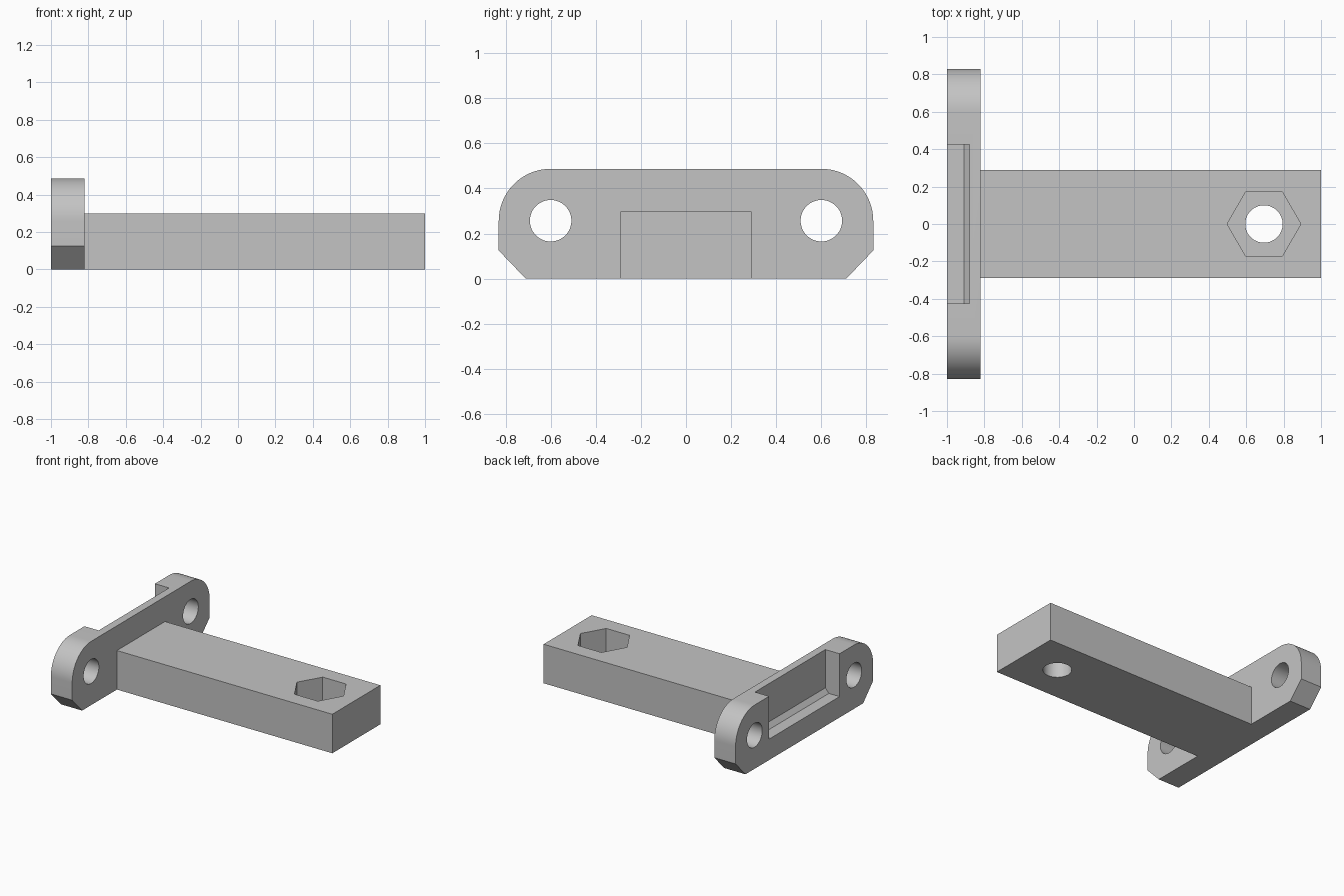
import bpy, bmesh, math
from mathutils import Matrix, Vector

cube = bpy.data.objects.get("Cube")
if cube:
    bpy.data.objects.remove(cube, do_unlink=True)

grey = bpy.data.materials.new("plain grey")
grey.use_nodes = True
colour = (0.55, 0.55, 0.55, 1)
grey.diffuse_color = colour
grey.node_tree.nodes["Principled BSDF"].inputs["Base Color"].default_value = colour


def prism(name, points, depth):
    """Extrude a closed outline of 3D points along a vector."""
    bm = bmesh.new()
    face = bm.faces.new([bm.verts.new(p) for p in points])
    new = bmesh.ops.extrude_face_region(bm, geom=[face])["geom"]
    verts = [v for v in new if isinstance(v, bmesh.types.BMVert)]
    bmesh.ops.translate(bm, verts=verts, vec=Vector(depth))
    bmesh.ops.recalc_face_normals(bm, faces=bm.faces)
    mesh = bpy.data.meshes.new(name)
    bm.to_mesh(mesh)
    bm.free()
    mesh.materials.append(grey)
    obj = bpy.data.objects.new(name, mesh)
    bpy.context.collection.objects.link(obj)
    return obj


def ring(sides, radius, centre=(0, 0), start=0, sweep=math.tau, closed=True):
    steps = sides if closed else sides - 1
    return [(centre[0] + radius * math.cos(start + sweep * i / steps),
             centre[1] + radius * math.sin(start + sweep * i / steps))
            for i in range(sides)]


def combine(target, other, operation):
    mod = target.modifiers.new(other.name, "BOOLEAN")
    mod.operation = operation
    mod.solver = "EXACT"
    mod.object = other
    bpy.context.view_layer.objects.active = target
    bpy.ops.object.modifier_apply(modifier=mod.name)
    bpy.data.objects.remove(other, do_unlink=True)


# Mounting plate: rounded top corners, chamfered lower corners
half = [(0.71, 0), (0.83, 0.125)]
half += ring(20, 0.23, (0.6, 0.257), 0, math.pi / 2, False)
outline = half + [(-y, z) for y, z in reversed(half)]
bracket = prism("mounting_bracket", [(-1, y, z) for y, z in outline], (0.18, 0, 0))

# Arm joined to the plate
arm = prism("arm", [(-0.85, y, z) for y, z in
                    ((-0.29, 0), (0.29, 0), (0.29, 0.298), (-0.29, 0.298))], (1.85, 0, 0))
combine(bracket, arm, "UNION")

# Open-topped recess in the back of the plate, with a sloped inner corner
recess = [(-1.1, 0.16), (-0.91, 0.16), (-0.88, 0.195), (-0.88, 0.6), (-1.1, 0.6)]
combine(bracket, prism("recess", [(x, -0.425, z) for x, z in recess], (0, 0.85, 0)),
        "DIFFERENCE")

# Bolt holes through the plate
for side in (-1, 1):
    hole = ring(48, 0.092, (side * 0.6, 0.257))
    combine(bracket, prism("plate_hole", [(-1.1, y, z) for y, z in hole], (0.4, 0, 0)),
            "DIFFERENCE")

# Hexagonal nut pocket and round bolt hole in the arm
bolt = ring(48, 0.1, (0.695, 0))
nut = ring(6, 0.197, (0.695, 0))
combine(bracket, prism("bolt_hole", [(x, y, -0.1) for x, y in bolt], (0, 0, 0.6)),
        "DIFFERENCE")
combine(bracket, prism("nut_pocket", [(x, y, 0.12) for x, y in nut], (0, 0, 0.4)),
        "DIFFERENCE")

# Smooth the rounded surfaces only
bpy.ops.object.select_all(action="DESELECT")
bracket.select_set(True)
bpy.context.view_layer.objects.active = bracket
bpy.ops.object.shade_smooth_by_angle(angle=math.radians(30))
